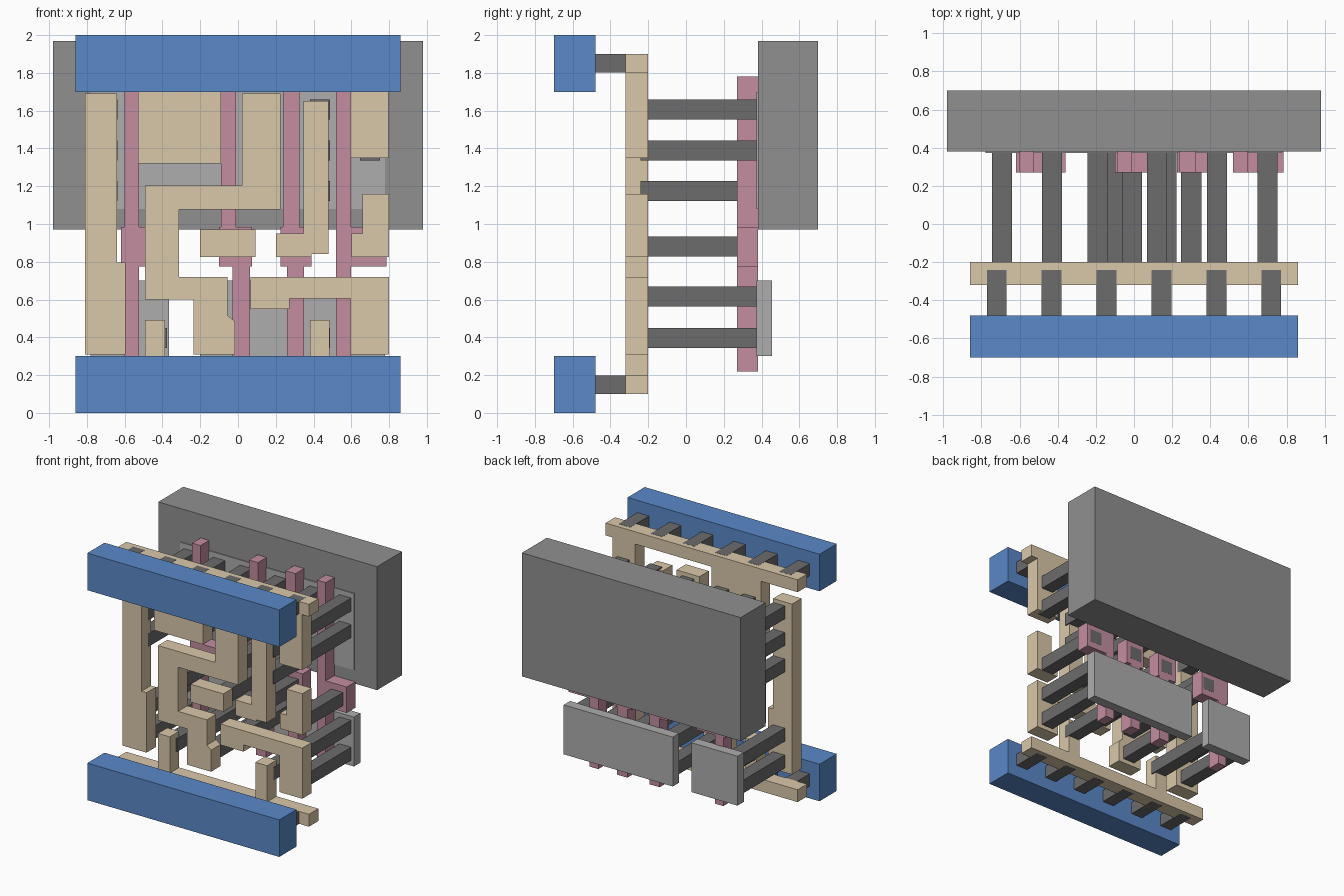
import bpy, bmesh


def material(name, rgb):
    m = bpy.data.materials.new(name)
    m.diffuse_color = (*rgb, 1)
    return m


BLUE = material("blue", (0.10, 0.25, 0.58))
TAN = material("tan", (0.70, 0.58, 0.40))
PINK = material("pink", (0.55, 0.27, 0.35))
DARK = material("dark_grey", (0.15, 0.15, 0.15))
MID = material("mid_grey", (0.28, 0.28, 0.28))
LIGHT = material("light_grey", (0.42, 0.42, 0.42))


def plate(name, outline, y0, y1, mat):
    """Extrude a front-view (x, z) outline from y0 to y1."""
    bm = bmesh.new()
    face = bm.faces.new([bm.verts.new((x, y0, z)) for x, z in outline])
    out = bmesh.ops.extrude_face_region(bm, geom=[face])
    verts = [v for v in out["geom"] if isinstance(v, bmesh.types.BMVert)]
    bmesh.ops.translate(bm, verts=verts, vec=(0, y1 - y0, 0))
    bmesh.ops.recalc_face_normals(bm, faces=bm.faces)
    mesh = bpy.data.meshes.new(name)
    bm.to_mesh(mesh)
    bm.free()
    mesh.materials.append(mat)
    ob = bpy.data.objects.new(name, mesh)
    bpy.context.collection.objects.link(ob)
    return ob


def box(name, x0, x1, z0, z1, y0, y1, mat):
    return plate(name, [(x0, z0), (x1, z0), (x1, z1), (x0, z1)], y0, y1, mat)


# Front bars with their short connecting pegs
for label, z, rail_z in (("bottom", 0.0, 0.15), ("top", 1.7, 1.851)):
    box(f"{label}_front_bar", -0.86, 0.86, z, z + 0.3, -0.70, -0.48, BLUE)
    if label == "bottom":
        rail_z -= 0.001
    for i in range(6):
        x = -0.72 + i * 0.288
        box(f"{label}_peg", x - 0.052, x + 0.052, rail_z - 0.05, rail_z + 0.05,
            -0.49, -0.24, DARK)

# Tan wiring layer
wires = {
    "top_rail": [(-0.86, 1.9), (-0.86, 1.8), (-0.53, 1.8), (-0.53, 1.32), (-0.09, 1.32),
                 (-0.09, 1.8), (0.595, 1.8), (0.595, 1.35), (0.797, 1.35), (0.797, 1.8),
                 (0.86, 1.8), (0.86, 1.9)],
    "bottom_rail": [(-0.86, 0.1), (-0.86, 0.2), (-0.493, 0.2), (-0.493, 0.493),
                    (-0.387, 0.493), (-0.387, 0.2), (0.38, 0.2), (0.38, 0.493),
                    (0.485, 0.493), (0.485, 0.2), (0.86, 0.2), (0.86, 0.1)],
    "left_wire": [(-0.81, 1.69), (-0.81, 0.31), (-0.595, 0.31), (-0.595, 0.795),
                  (-0.64, 0.795), (-0.64, 1.69)],
    "winding_wire": [(0.02, 1.69), (0.02, 1.205), (-0.493, 1.205), (-0.493, 0.60),
                     (-0.235, 0.60), (-0.235, 0.31), (-0.017, 0.31), (-0.017, 0.485),
                     (-0.055, 0.515), (-0.055, 0.72), (-0.313, 0.72), (-0.313, 1.077),
                     (0.225, 1.077), (0.225, 1.69)],
    "hooked_wire": [(0.347, 1.65), (0.347, 0.95), (0.2, 0.95), (0.2, 0.825), (0.39, 0.825),
                    (0.39, 0.84), (0.48, 0.84), (0.48, 1.65)],
    "short_hooked_wire": [(0.66, 1.16), (0.66, 0.95), (0.6, 0.95), (0.6, 0.825),
                          (0.80, 0.825), (0.80, 1.16)],
    "small_block_wire": [(-0.2, 0.97), (-0.2, 0.825), (0.093, 0.825), (0.093, 0.97)],
    "lower_right_wire": [(0.067, 0.72), (0.067, 0.55), (0.273, 0.55), (0.273, 0.605),
                         (0.595, 0.605), (0.595, 0.31), (0.80, 0.31), (0.80, 0.72)],
}
for name, outline in wires.items():
    plate(name, outline, -0.32, -0.20, TAN)

# Pink vertical strips: lower span, pad span, upper span (x ranges)
P0, P1 = 0.775, 0.985
strips = [
    ((-0.60, -0.525), (-0.62, -0.36), (-0.60, -0.525)),
    ((-0.03, 0.063), (-0.10, 0.075), (-0.09, -0.01)),
    ((0.26, 0.35), (0.225, 0.39), (0.237, 0.326)),
    ((0.52, 0.597), (0.52, 0.785), (0.52, 0.597)),
]
for (a, b), (c, d), (e, f) in strips:
    pts = [(a, 0.22), (b, 0.22), (b, P0), (d, P0), (d, P1), (f, P1), (f, 1.78),
           (e, 1.78), (e, P1), (c, P1), (c, P0), (a, P0)]
    # drop repeated points where pad and strip share an edge
    pts = [p for i, p in enumerate(pts) if p != pts[i - 1]]
    plate("pink_strip", pts, 0.27, 0.38, PINK)

# Dark rods joining the wires to the back layers
low, mid_low, centre, up1, up2, up3 = 0.397, 0.615, 0.88, 1.175, 1.39, 1.605
rods = {
    -0.692: (low, mid_low, up1, up2, up3),
    -0.43: (low, centre, up2, up3),
    -0.19: (up2, up3),
    -0.115: (low, mid_low),
    -0.01: (centre,),
    0.12: (up1, up2, up3),
    0.17: (mid_low,),
    0.30: (centre,),
    0.435: (low, up1, up2, up3),
    0.70: (low, mid_low, centre, up2, up3),
}
for x, heights in rods.items():
    for z in heights:
        box("rod", x - 0.053, x + 0.053, z - 0.053, z + 0.053, -0.24, 0.381, DARK)

# Back slabs
box("back_block", -0.98, 0.98, 0.97, 1.97, 0.38, 0.70, MID)
box("upper_back_plate", -0.78, 0.777, 1.08, 1.70, 0.373, 0.455, LIGHT)
box("lower_left_plate", -0.78, -0.366, 0.30, 0.70, 0.373, 0.455, LIGHT)
box("lower_right_plate", -0.20, 0.777, 0.30, 0.70, 0.373, 0.455, LIGHT)
